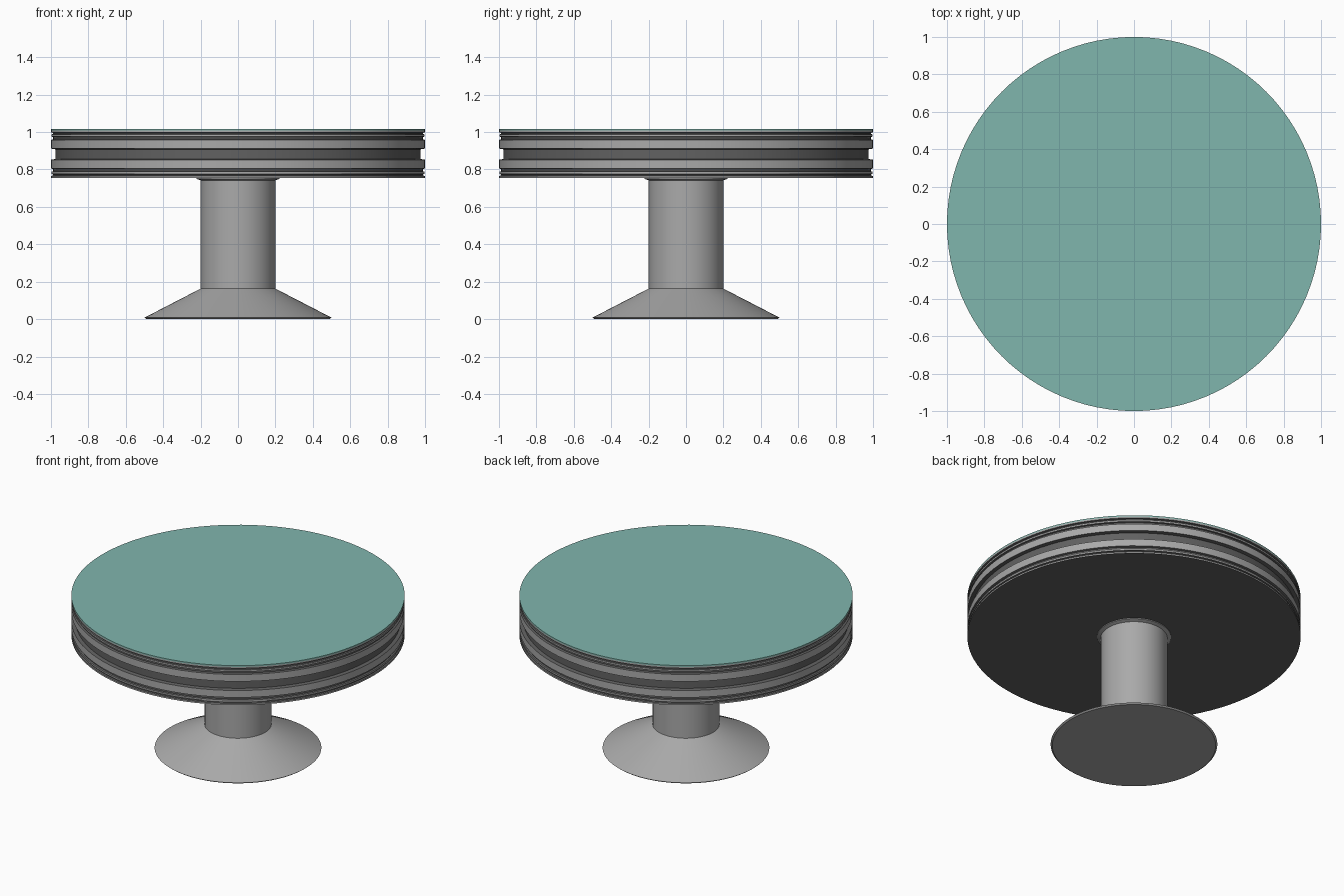
import bpy, bmesh, math

if "Cube" in bpy.data.objects:
    bpy.data.objects.remove(bpy.data.objects["Cube"])

SEG = 96


def material(name, rgb):
    m = bpy.data.materials.new(name)
    m.diffuse_color = (*rgb, 1)
    m.use_nodes = True
    m.node_tree.nodes["Principled BSDF"].inputs["Base Color"].default_value = m.diffuse_color
    return m


grey = material("satin grey", (0.40, 0.40, 0.40))
dark = material("dark grey", (0.12, 0.12, 0.12))
teal = material("pale teal", (0.216, 0.468, 0.42))


def lathe(name, profile, mats, rule=None):
    """Closed solid of revolution from (radius, z) points, bottom to top."""
    bm = bmesh.new()
    rings = [[bm.verts.new((r * math.cos(2 * math.pi * i / SEG),
                            r * math.sin(2 * math.pi * i / SEG), z))
              for i in range(SEG)] for r, z in profile]
    for a, b in zip(rings, rings[1:]):
        for i in range(SEG):
            j = (i + 1) % SEG
            bm.faces.new((a[i], a[j], b[j], b[i]))
    bm.faces.new(rings[0][::-1])
    bm.faces.new(rings[-1])
    bm.normal_update()
    if rule:
        for f in bm.faces:
            f.material_index = rule(f)
    me = bpy.data.meshes.new(name)
    bm.to_mesh(me)
    bm.free()
    for m in mats:
        me.materials.append(m)
    ob = bpy.data.objects.new(name, me)
    bpy.context.collection.objects.link(ob)
    bpy.ops.object.select_all(action='DESELECT')
    ob.select_set(True)
    bpy.context.view_layer.objects.active = ob
    bpy.ops.object.shade_smooth_by_angle(angle=math.radians(30))
    return ob


# Flared foot and column
lathe("pedestal", [(0.49, 0.0), (0.50, 0.008), (0.20, 0.163),
                   (0.20, 0.742), (0.222, 0.75), (0.222, 0.756)], [grey])

# Table body: half a rim profile, mirrored about the middle height
MID = 0.882
half = [(0.977, 0.026), (1.0, 0.030), (1.0, 0.076), (0.988, 0.080),
        (0.988, 0.091), (0.998, 0.094), (0.998, 0.105), (0.99, 0.108),
        (0.99, 0.114), (1.0, 0.117), (1.0, 0.127)]
body = [(r, MID - h) for r, h in reversed(half)] + [(r, MID + h) for r, h in half]


# Outer rim bands are grey, grooves, ledges and underside are dark
def body_colour(f):
    c = f.calc_center_median()
    vertical = abs(f.normal.z) < 0.3
    return 0 if vertical and math.hypot(c.x, c.y) > 0.994 else 1


lathe("table_body", body, [grey, dark], body_colour)

# Thin coloured surface
lathe("table_surface", [(1.0, MID + 0.127), (1.0, 1.017)], [teal])
